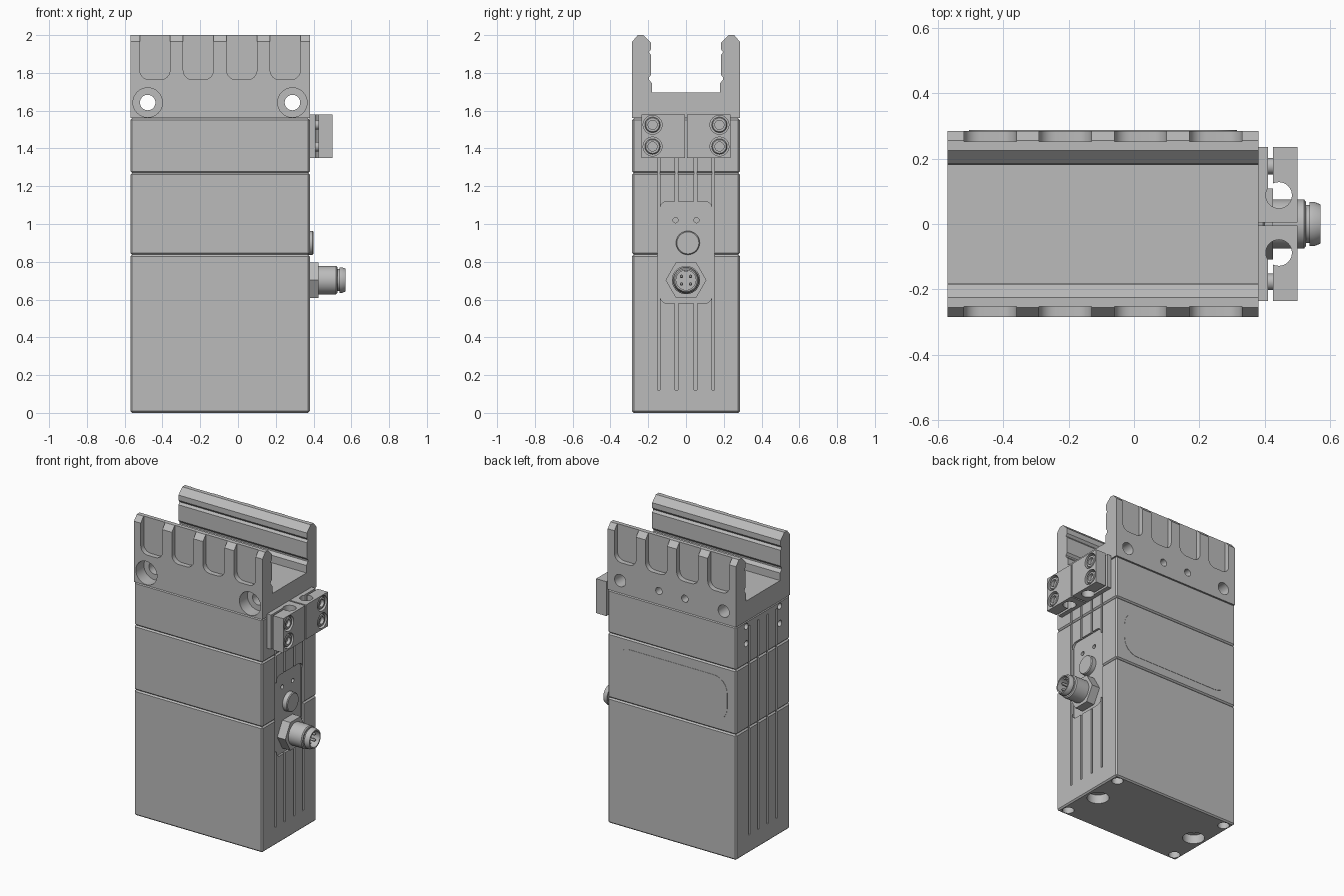
import bpy, bmesh, math
from mathutils import Vector

cube = bpy.data.objects.get("Cube")
if cube:
    bpy.data.objects.remove(cube, do_unlink=True)

metal = bpy.data.materials.new("satin grey metal")
metal.use_nodes = True
GREY = (0.5, 0.5, 0.5, 1)
metal.diffuse_color = GREY
metal.node_tree.nodes["Principled BSDF"].inputs["Base Color"].default_value = GREY

MID = -0.095            # middle of the body along x
X0, X1 = -0.57, 0.38    # body ends
W = 0.285               # half width of the body
BOLT_X = (MID - 0.383, MID + 0.383)


def loft(name, rings, bevel=0):
    """Skin a list of equal point rings and cap both ends."""
    bm = bmesh.new()
    rows = [[bm.verts.new(p) for p in ring] for ring in rings]
    n = len(rows[0])
    for a, b in zip(rows, rows[1:]):
        for i in range(n):
            j = (i + 1) % n
            bm.faces.new((a[i], a[j], b[j], b[i]))
    bm.faces.new(rows[0])
    bm.faces.new(rows[-1])
    bmesh.ops.recalc_face_normals(bm, faces=bm.faces)
    if bevel:
        bmesh.ops.bevel(bm, geom=bm.edges[:], offset=bevel, segments=1, affect='EDGES')
    mesh = bpy.data.meshes.new(name)
    bm.to_mesh(mesh)
    bm.free()
    mesh.materials.append(metal)
    obj = bpy.data.objects.new(name, mesh)
    bpy.context.collection.objects.link(obj)
    return obj


def place(axis, t, u, v):
    """Put plane coordinates u, v at distance t along an axis."""
    return {'x': (t, u, v), 'y': (u, t, v), 'z': (u, v, t)}[axis]


def prism(name, outline, axis, a, b, bevel=0):
    return loft(name, [[place(axis, t, u, v) for u, v in outline] for t in (a, b)], bevel)


def box(name, x, y, z, bevel=0):
    return prism(name, [(x[0], y[0]), (x[1], y[0]), (x[1], y[1]), (x[0], y[1])], 'z', *z, bevel)


def turned(name, axis, u, v, profile, n=32):
    """Round part: profile is a list of (distance along axis, radius)."""
    angles = [2 * math.pi * i / n for i in range(n)]
    return loft(name, [[place(axis, t, u + r * math.cos(a), v + r * math.sin(a))
                        for a in angles] for t, r in profile])


def rounded(u0, u1, v0, v1, r, steps=6):
    pts = []
    corners = [(u1 - r, v1 - r), (u0 + r, v1 - r), (u0 + r, v0 + r), (u1 - r, v0 + r)]
    for k, (cu, cv) in enumerate(corners):
        for i in range(steps + 1):
            a = math.pi / 2 * (k + i / steps)
            pts.append((cu + r * math.cos(a), cv + r * math.sin(a)))
    return pts


def cut(obj, cutters):
    for c in cutters:
        mod = obj.modifiers.new("cut", 'BOOLEAN')
        mod.operation = 'DIFFERENCE'
        mod.solver = 'EXACT'
        mod.object = c
        bpy.context.view_layer.objects.active = obj
        bpy.ops.object.modifier_apply(modifier=mod.name)
        bpy.data.objects.remove(c, do_unlink=True)


def grooves(z0, z1):
    """Thin vertical slots in both end faces."""
    return [box("slot", (x - 0.012, x + 0.012), (y - 0.007, y + 0.007), (z0, z1))
            for x in (X0, X1) for y in (-0.145, -0.05, 0.05, 0.145)]


def panel_recess():
    return prism("recess", rounded(-0.138, 0.138, 0.58, 1.12, 0.04), 'x', X1 - 0.014, X1 + 0.1)


# Stacked body blocks
lower_block = box("lower_block", (X0, X1), (-W, W), (0, 0.838), 0.009)
middle_block = box("middle_block", (X0, X1), (-W, W), (0.838, 1.27), 0.009)
upper_block = box("upper_block", (X0, X1), (-W, W), (1.27, 1.56), 0.009)

cut(lower_block, grooves(0.12, 0.9) + [panel_recess()])
cut(middle_block, grooves(0.8, 1.3) + [panel_recess()])
cut(upper_block, grooves(1.2, 1.52))

# Mounting holes underneath
cut(lower_block, [turned("hole", 'z', x, 0, [(-0.1, 0.068), (0.06, 0.068), (0.06, 0.04), (0.2, 0.04)])
                  for x in BOLT_X])
cut(lower_block, [turned("hole", 'z', MID + sx * 0.425, sy * 0.235, [(-0.1, 0.036), (0.06, 0.036)], 24)
                  for sx in (-1, 1) for sy in (-1, 1)])

# Screw holes in the far end, sensor holes in the panel
cut(upper_block, [turned("hole", 'x', y, z, [(X0 - 0.1, 0.02), (X0 + 0.05, 0.02)], 20)
                  for y in (-0.177, 0.177) for z in (1.41, 1.525)])
cut(middle_block, [turned("hole", 'x', y, 1.02, [(X1 - 0.04, 0.014), (X1 + 0.1, 0.014)], 16)
                   for y in (-0.055, 0.055)])

# Channel clamp on top: half profile, mirrored across y
half = [(W, 1.56), (W, 1.965), (0.255, 2.0), (0.225, 2.0), (0.185, 1.96), (0.185, 1.925),
        (0.197, 1.91), (0.185, 1.895), (0.185, 1.79), (0.197, 1.775), (0.197, 1.765),
        (0.18, 1.745), (0.18, 1.695)]
channel = prism("channel_clamp", half + [(-y, z) for y, z in reversed(half)], 'x', X0, X1)

pockets = []
for i in range(4):
    px = MID + (i - 1.5) * 0.23
    for side in (-1, 1):
        ya, yb = sorted((side * 0.252, side * 0.4))
        pockets.append(prism("pocket", rounded(px - 0.08, px + 0.08, 1.764, 2.2, 0.05), 'y', ya, yb))
bolt_holes = [turned("hole", 'y', x, 1.643, [(-0.4, 0.078), (-0.2, 0.078), (-0.2, 0.041), (0.4, 0.041)])
              for x in BOLT_X]
pin_holes = [turned("hole", 'y', MID + s * 0.096, 1.65, [(0.2, 0.024), (0.4, 0.024)], 20) for s in (-1, 1)]
cut(channel, pockets + bolt_holes + pin_holes)

# Thin label plate on the back
prism("back_plate", rounded(MID - 0.41, MID + 0.41, 0.9, 1.2, 0.1), 'y', W - 0.01, W + 0.002)

# Cable clamp, one half on each side
for side, label in ((-1, "right"), (1, "left")):
    def span(a, b):
        return tuple(sorted((side * a, side * b)))
    z = (1.35, 1.58)
    rear = box(label + "_clamp_rear", (X1 - 0.002, 0.41), span(0.005, 0.235), z)
    core = box(label + "_clamp_core", (0.41, 0.425), span(0.005, 0.11), z)
    front = box(label + "_clamp_front", (0.425, 0.5), span(0.005, 0.235), z)
    for part in (rear, core, front):
        cut(part, [turned("bore", 'z', 0.443, side * 0.088, [(1.2, 0.04), (1.7, 0.04)])])
    for zc in (1.41, 1.525):
        y = side * 0.177
        cut(front, [turned("bore", 'x', y, zc, [(0.465, 0.05), (0.6, 0.05)])])
        turned(label + "_clamp_screw", 'x', y, zc,
               [(X1, 0.025), (0.43, 0.025), (0.43, 0.041), (0.49, 0.041), (0.496, 0.036),
                (0.496, 0.024), (0.475, 0.024)], 24)

# Round button on the panel
turned("button", 'x', 0.01, 0.9, [(X1 - 0.03, 0.063), (0.395, 0.063), (0.4, 0.058)])

# Plug connector
CZ = 0.703
turned("connector_nut", 'x', 0, CZ, [(X1 - 0.03, 0.108), (0.425, 0.108)], 6)
turned("connector_barrel", 'x', 0, CZ,
       [(0.4, 0.075), (0.52, 0.075), (0.526, 0.068), (0.526, 0.058), (0.537, 0.058), (0.537, 0.068),
        (0.55, 0.068), (0.57, 0.06), (0.57, 0.052), (0.47, 0.052)], 40)
for sy in (-1, 1):
    for sz in (-1, 1):
        turned("connector_pin", 'x', sy * 0.024, CZ + sz * 0.02, [(0.46, 0.009), (0.55, 0.009), (0.556, 0.005)], 12)
box("connector_key", (0.46, 0.555), (-0.008, 0.008), (CZ + 0.042, CZ + 0.055))

# Smooth the round parts and keep hard edges
bpy.ops.object.select_all(action='DESELECT')
for obj in bpy.context.collection.objects:
    if obj.type == 'MESH':
        obj.select_set(True)
        bpy.context.view_layer.objects.active = obj
bpy.ops.object.shade_smooth_by_angle(angle=math.radians(30))
